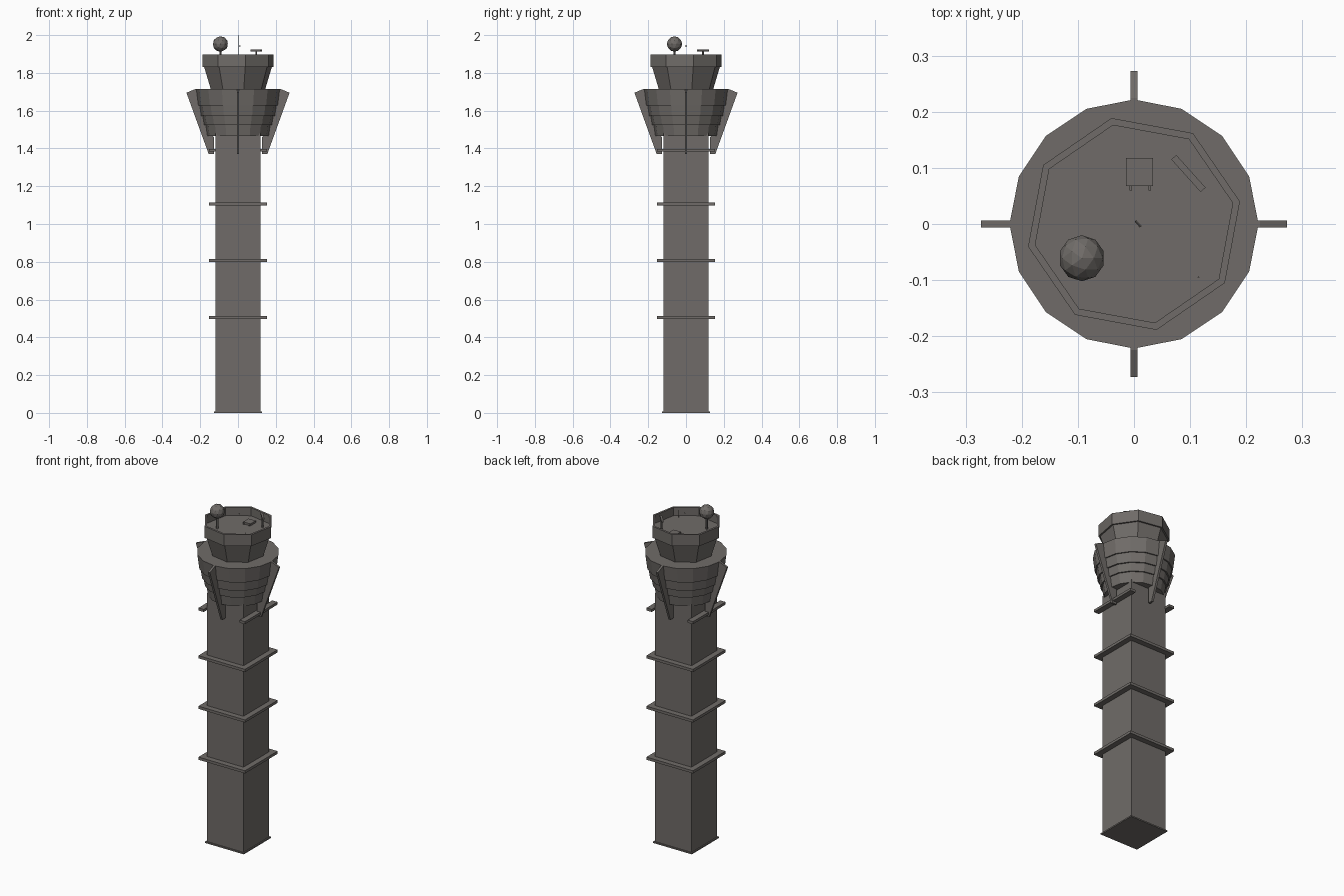
import bpy, bmesh, math
from mathutils import Matrix, Vector

if "Cube" in bpy.data.objects:
    bpy.data.objects.remove(bpy.data.objects["Cube"])


def material(name, rgb):
    m = bpy.data.materials.new(name)
    m.diffuse_color = (*rgb, 1)
    m.use_nodes = True
    m.node_tree.nodes["Principled BSDF"].inputs["Base Color"].default_value = m.diffuse_color
    return m


CONCRETE = material("concrete grey", (0.16, 0.148, 0.138))


def finish(name, bm):
    bmesh.ops.recalc_face_normals(bm, faces=bm.faces[:])
    me = bpy.data.meshes.new(name)
    bm.to_mesh(me)
    bm.free()
    me.materials.append(CONCRETE)
    ob = bpy.data.objects.new(name, me)
    bpy.context.collection.objects.link(ob)
    return ob


def box(name, x, y, z, turn=0.0):
    """Box from (min, max) ranges, turned about its own vertical axis."""
    bm = bmesh.new()
    centre = Vector([(a + b) / 2 for a, b in (x, y, z)])
    size = [b - a for a, b in (x, y, z)]
    bmesh.ops.create_cube(bm, size=1, matrix=Matrix.Translation(centre)
                          @ Matrix.Rotation(turn, 4, 'Z') @ Matrix.Diagonal((*size, 1)))
    return finish(name, bm)


def lathe(name, profile, sides, turn=0.0):
    """Faceted solid from (radius, height) points, capped at both ends."""
    bm = bmesh.new()
    rings = []
    for r, z in profile:
        angles = [turn + math.tau * i / sides for i in range(sides)]
        rings.append([bm.verts.new((r * math.cos(a), r * math.sin(a), z)) for a in angles])
    for lo, hi in zip(rings, rings[1:]):
        for i in range(sides):
            j = (i + 1) % sides
            bm.faces.new((lo[i], lo[j], hi[j], hi[i]))
    bm.faces.new(rings[0])
    bm.faces.new(rings[-1])
    return finish(name, bm)


def rod(name, start, end, r, sides=6):
    bm = bmesh.new()
    a, b = Vector(start), Vector(end)
    rot = (b - a).to_track_quat('Z', 'Y').to_matrix().to_4x4()
    bmesh.ops.create_cone(bm, cap_ends=True, segments=sides, radius1=r, radius2=r,
                          depth=(b - a).length, matrix=Matrix.Translation((a + b) / 2) @ rot)
    return finish(name, bm)


# Square shaft, its base plate and the ring ledges
box("shaft", (-.12, .12), (-.12, .12), (0, 1.48))
box("base_plate", (-.127, .127), (-.127, .127), (0, .008))
for i, z in enumerate((.505, .807, 1.107)):
    box(f"ledge_{i + 1}", (-.153, .153), (-.153, .153), (z - .008, z + .008))

# Upper ledge remains only on the two side faces
for name, s in (("left", -1), ("right", 1)):
    box(f"upper_ledge_{name}", sorted((s * .118, s * .153)), (-.153, .153), (1.383, 1.398))

# Stepped gallery, each tier overhanging the one beneath
tiers = [(.163, .172, 1.465), (.180, .188, 1.525), (.196, .204, 1.572), (.211, .222, 1.628)]
tops = [t[2] for t in tiers[1:]] + [1.715]
profile = []
for (low, high, z), top in zip(tiers, tops):
    profile += [(low, z), (high, top)]
lathe("gallery", profile, 16)

# Four slanted fins around the gallery
fin_outline = [(.155, 1.37), (.273, 1.695), (.225, 1.715), (.15, 1.715), (.15, 1.48), (.128, 1.46), (.128, 1.37)]
for k in range(4):
    bm = bmesh.new()
    rot = Matrix.Rotation(k * math.pi / 2, 3, 'Z')
    sides = [[bm.verts.new(rot @ Vector((r, w, z))) for r, z in fin_outline] for w in (-.0065, .0065)]
    bm.faces.new(sides[0])
    bm.faces.new(sides[1])
    for i in range(len(fin_outline)):
        j = (i + 1) % len(fin_outline)
        bm.faces.new((sides[0][i], sides[0][j], sides[1][j], sides[1][i]))
    finish(f"fin_{k + 1}", bm)

# Octagonal control cab with a parapet and sunken roof
lathe("control_cab", [(.146, 1.71), (.183, 1.83), (.193, 1.83), (.193, 1.898),
                      (.180, 1.898), (.180, 1.85)], 8, math.radians(12))

# Radar ball on a short stand
bm = bmesh.new()
bmesh.ops.create_icosphere(bm, subdivisions=2, radius=.041, matrix=Matrix.Translation((-.093, -.061, 1.953)))
finish("radar_ball", bm)
rod("radar_ball_stand", (-.093, -.061, 1.849), (-.093, -.061, 1.93), .006)

# Bar antenna on a post
box("bar_antenna", (.058, .136), (.084, .096), (1.913, 1.923), math.radians(-48))
rod("bar_antenna_post", (.097, .09, 1.849), (.097, .09, 1.915), .005)

# Roof hatch with two small feet
box("roof_hatch", (-.014, .034), (.068, .118), (1.849, 1.862))
for i, x in enumerate((-.006, .028)):
    box(f"hatch_foot_{i + 1}", (x - .002, x + .002), (.06, .069), (1.849, 1.856))

# Thin masts
rod("main_mast", (.003, .005, 1.849), (.003, .005, 2.0), .001, 4)
rod("mast_arm", (.003, .005, 1.943), (.012, -.005, 1.943), .002, 4)
rod("small_mast", (.115, -.095, 1.849), (.115, -.095, 1.895), .0015, 4)
